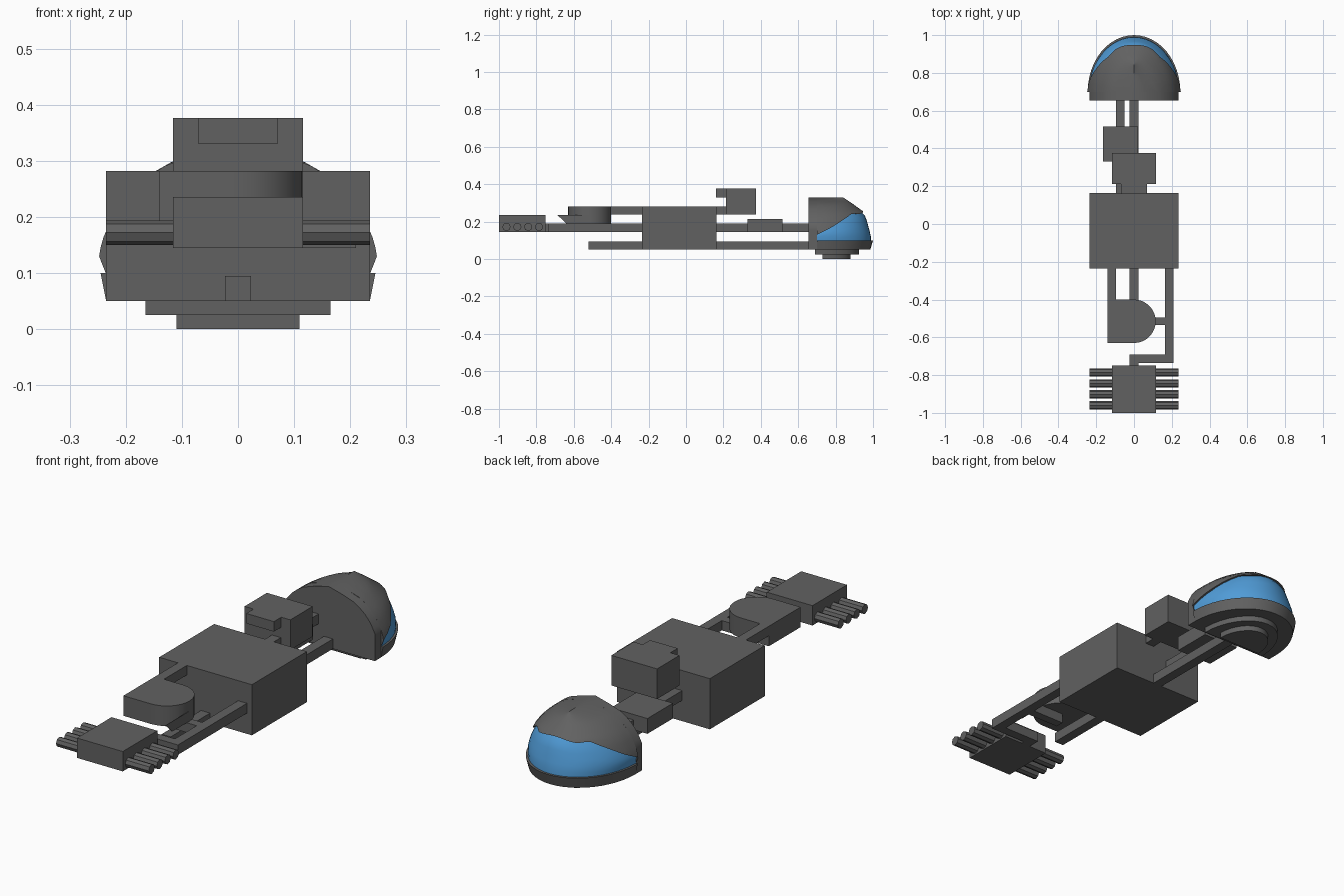
import bpy, bmesh, math

if "Cube" in bpy.data.objects:
    bpy.data.objects.remove(bpy.data.objects["Cube"])


def material(name, color):
    m = bpy.data.materials.new(name)
    m.diffuse_color = color
    m.use_nodes = True
    m.node_tree.nodes["Principled BSDF"].inputs["Base Color"].default_value = m.diffuse_color
    return m


DARK = material("dark_grey", (0.12, 0.12, 0.12, 1))
BLUE = material("visor_blue", (0.08, 0.33, 0.68, 1))


def finish(name, bm, mat=DARK, smooth=False):
    bmesh.ops.remove_doubles(bm, verts=bm.verts, dist=1e-5)
    bmesh.ops.recalc_face_normals(bm, faces=bm.faces)
    me = bpy.data.meshes.new(name)
    bm.to_mesh(me)
    bm.free()
    me.materials.append(mat)
    ob = bpy.data.objects.new(name, me)
    bpy.context.collection.objects.link(ob)
    if smooth:
        bpy.ops.object.select_all(action='DESELECT')
        bpy.context.view_layer.objects.active = ob
        ob.select_set(True)
        bpy.ops.object.shade_smooth_by_angle(angle=math.radians(35))
    return ob


def loft(name, rows, mat=DARK, smooth=False, cap_low=True, cap_high=True):
    """Skin closed rows of points, optionally capping the ends."""
    bm = bmesh.new()
    vs = [[bm.verts.new(p) for p in r] for r in rows]
    n = len(rows[0])
    for a, b in zip(vs, vs[1:]):
        for i in range(n):
            j = (i + 1) % n
            bm.faces.new((a[i], a[j], b[j], b[i]))
    if cap_low:
        bm.faces.new(vs[0][::-1])
    if cap_high:
        bm.faces.new(vs[-1])
    return finish(name, bm, mat, smooth)


def prism(name, outline, z0, z1, smooth=False):
    return loft(name, [[(x, y, z) for x, y in outline] for z in (z0, z1)], smooth=smooth)


def box(name, x0, x1, y0, y1, z0, z1):
    return prism(name, [(x0, y0), (x1, y0), (x1, y1), (x0, y1)], z0, z1)


# Central body and the two modules behind it
box("body", -0.235, 0.235, -0.235, 0.163, 0.05, 0.282)
box("upper_module", -0.116, 0.116, 0.213, 0.375, 0.238, 0.376)
box("upper_module_ledge", -0.07, 0.07, 0.16, 0.213, 0.33, 0.376)
box("lower_module", -0.165, 0.02, 0.33, 0.515, 0.145, 0.215)

# Square connecting pipes
box("bottom_pipe", -0.023, 0.023, -0.52, 0.66, 0.05, 0.095)
box("rear_pipe", -0.095, -0.05, 0.16, 0.66, 0.145, 0.19)
box("upper_pipe", 0.023, 0.068, 0.16, 0.215, 0.238, 0.282)
box("drum_pipe", -0.14, -0.095, -0.41, -0.23, 0.238, 0.282)
prism("side_pipe", [(0.21, -0.235), (0.165, -0.235), (0.165, -0.692), (-0.023, -0.692),
                    (-0.023, -0.755), (0.023, -0.755), (0.023, -0.735), (0.21, -0.735)],
      0.145, 0.19)
box("branch_pipe", 0.0, 0.166, -0.535, -0.495, 0.145, 0.19)

# D-shaped drum with its thin side fin
arc = [math.radians(-90 + 180 * i / 16) for i in range(17)]
prism("drum", [(-0.14, -0.4), (-0.14, -0.63)] +
      [(0.115 * math.cos(a), -0.515 + 0.115 * math.sin(a)) for a in arc], 0.19, 0.282, True)
fin = [(-0.688, 0.236), (-0.64, 0.19), (-0.515, 0.19), (-0.515, 0.236)]
loft("drum_fin", [[(x, y, z) for y, z in fin] for x in (0.113, 0.115)])

# Front block with four octagonal cross rods
box("front_block", -0.116, 0.116, -1.0, -0.75, 0.145, 0.236)
for k in range(4):
    yc = -0.96 + 0.058 * k
    ring = [(yc + 0.022 * math.cos(i * math.pi / 4), 0.172 + 0.022 * math.sin(i * math.pi / 4))
            for i in range(8)]
    loft(f"rod_{k + 1}", [[(x, y, z) for y, z in ring] for x in (-0.235, 0.235)])

# Helmet profile: height, half width, front reach
PROFILE = [(0.05, 0.235, 0.985), (0.10, 0.245, 1.0), (0.135, 0.248, 0.995),
           (0.17, 0.238, 0.985), (0.22, 0.212, 0.972), (0.25, 0.187, 0.955),
           (0.28, 0.15, 0.912), (0.30, 0.115, 0.885), (0.33, 0.0, 0.84)]
BROW = [(0.70, 0.13), (0.78, 0.168), (0.85, 0.208), (0.92, 0.245), (0.965, 0.24), (1.0, 0.255)]


def interp(table, x, k=1):
    for a, b in zip(table, table[1:]):
        if x <= b[0]:
            t = max(0, (x - a[0]) / (b[0] - a[0]))
            return a[k] + (b[k] - a[k]) * t
    return table[-1][k]


SEG = 24
COLS = ["back_r", "side_r"] + [math.pi * i / SEG for i in range(SEG + 1)] + ["side_l", "back_l"]


def point(col, z, inset=0.0):
    w = max(interp(PROFILE, z, 1) - inset, 0)
    f = interp(PROFILE, z, 2) - inset
    if isinstance(col, str):
        side = 1 if col.endswith("r") else -1
        y = 0.655 + inset if col.startswith("back") else 0.70
        return (side * min(w, 0.235 - inset), y, z)
    return (w * math.cos(col), 0.70 + (f - 0.70) * math.sin(col), z)


def brow(col):
    if isinstance(col, str):
        return 0.098
    return interp(BROW, 0.70 + 0.30 * math.sin(col))


# Helmet: dome above the visor, rim below it, recessed visor between
dome_rows = [[point(c, brow(c), 0.022) for c in COLS]]
for s in range(13):
    dome_rows.append([point(c, brow(c) + (0.33 - brow(c)) * s / 12) for c in COLS])
loft("helmet_dome", dome_rows, smooth=True, cap_low=False, cap_high=False)
loft("helmet_rim", [[point(c, 0.05) for c in COLS], [point(c, 0.10) for c in COLS],
                    [point(c, 0.10, 0.022) for c in COLS]], smooth=True)
loft("visor", [[point(c, 0.095 + (brow(c) - 0.09) * s / 6, 0.009) for c in COLS]
               for s in range(7)], BLUE, True, False, False)

# Stepped half discs under the helmet
for name, w, y0, y1, z0, z1 in (("neck_upper_step", 0.165, 0.69, 0.925, 0.025, 0.05),
                                ("neck_lower_step", 0.11, 0.73, 0.88, 0.0, 0.025)):
    half = [math.pi * i / 16 for i in range(17)]
    prism(name, [(w * math.cos(a), y0 + (y1 - y0) * math.sin(a)) for a in half], z0, z1, True)
